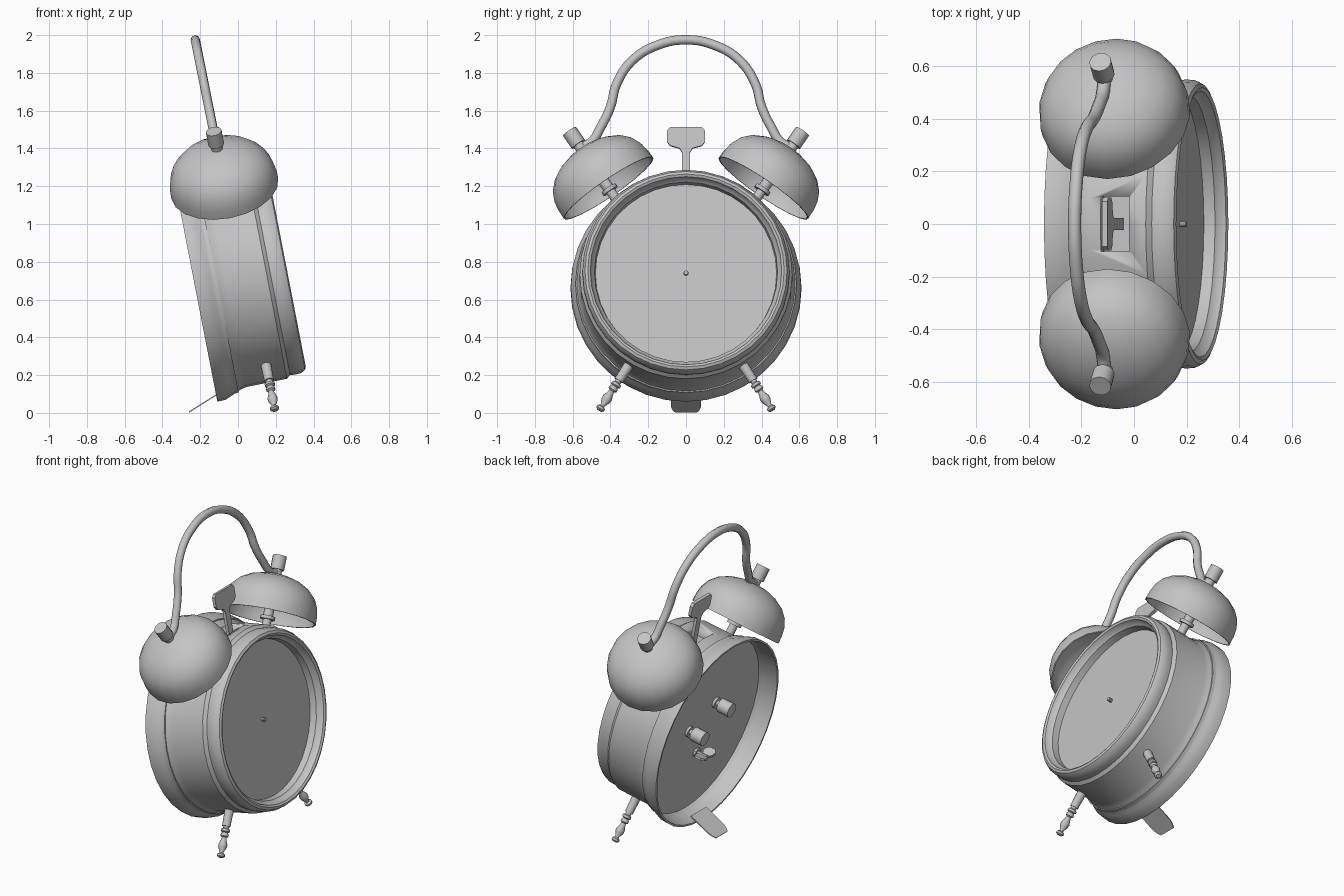
import bpy, bmesh
from math import sin, cos, pi, radians, atan2
from mathutils import Matrix, Vector

cube = bpy.data.objects.get("Cube")
if cube:
    bpy.data.objects.remove(cube, do_unlink=True)

grey = bpy.data.materials.new("plain_grey")
grey.use_nodes = True
grey.diffuse_color = (0.55, 0.55, 0.55, 1)
grey.node_tree.nodes["Principled BSDF"].inputs["Base Color"].default_value = (0.55, 0.55, 0.55, 1)

# Clock frame: X runs from back to dial, Z is the clock's own tilted up
TILT = Matrix.Translation((-0.226, 0, 0.66)) @ Matrix.Rotation(radians(-11), 4, 'Y')


def finish(name, bm, matrix, angle=35):
    bmesh.ops.recalc_face_normals(bm, faces=bm.faces)
    bm.transform(matrix)
    mesh = bpy.data.meshes.new(name)
    bm.to_mesh(mesh)
    bm.free()
    mesh.materials.append(grey)
    obj = bpy.data.objects.new(name, mesh)
    bpy.context.collection.objects.link(obj)
    bpy.ops.object.select_all(action='DESELECT')
    obj.select_set(True)
    bpy.context.view_layer.objects.active = obj
    bpy.ops.object.shade_smooth_by_angle(angle=radians(angle))
    return obj


def lathe(name, profile, origin, axis, sides, angle=35):
    """Turn (height, radius) pairs about an axis in the clock frame."""
    bm = bmesh.new()
    rings = [[bm.verts.new((r * cos(2 * pi * i / sides), r * sin(2 * pi * i / sides), h))
              for i in range(sides)] for h, r in profile]
    for a, b in zip(rings, rings[1:]):
        for i in range(sides):
            j = (i + 1) % sides
            bm.faces.new((a[i], a[j], b[j], b[i]))
    bm.faces.new(rings[0])
    bm.faces.new(rings[-1])
    turn = Vector(axis).to_track_quat('Z', 'Y').to_matrix().to_4x4()
    return finish(name, bm, TILT @ Matrix.Translation(origin) @ turn, angle)


def plate(name, half, thickness, matrix):
    """Extrude a mirrored (y, z) half outline along X."""
    bm = bmesh.new()
    outline = half + [(-y, z) for y, z in reversed(half)]
    face = bm.faces.new([bm.verts.new((-thickness / 2, y, z)) for y, z in outline])
    ext = bmesh.ops.extrude_face_region(bm, geom=[face])
    moved = [v for v in ext["geom"] if isinstance(v, bmesh.types.BMVert)]
    bmesh.ops.translate(bm, verts=moved, vec=(thickness, 0, 0))
    return finish(name, bm, matrix, 20)


# Case: recessed back, stepped drum, rounded bezel and recessed dial
case = lathe("case", [
    (0.12, 0.585), (0.0, 0.6), (0.0, 0.612), (0.045, 0.61), (0.075, 0.598),
    (0.135, 0.572), (0.165, 0.565), (0.385, 0.563), (0.405, 0.546), (0.43, 0.55),
    (0.465, 0.548), (0.488, 0.535), (0.495, 0.52), (0.488, 0.507), (0.465, 0.5),
    (0.45, 0.485), (0.408, 0.48)], (0, 0, 0), (1, 0, 0), 36)

# Slot in the top of the case for the hammer
bm = bmesh.new()
bmesh.ops.create_cube(bm, size=1, matrix=Matrix.Translation((0.265, 0, 0.56)) @ Matrix.Diagonal((0.11, 0.21, 0.14, 1)))
cutter = finish("slot_cutter", bm, TILT)
cutter.hide_render = True
cut = case.modifiers.new("slot", 'BOOLEAN')
cut.operation = 'DIFFERENCE'
cut.object = cutter
bpy.ops.object.select_all(action='DESELECT')
case.select_set(True)
bpy.context.view_layer.objects.active = case
bpy.ops.object.modifier_apply(modifier="slot")
bpy.data.objects.remove(cutter, do_unlink=True)

# Dial hub and hammer
lathe("dial_hub", [(0, 0.012), (0.028, 0.012)], (0.405, 0, 0), (1, 0, 0), 10)
plate("hammer", [(0.022, 0.48), (0.022, 0.68), (0.035, 0.7), (0.085, 0.715), (0.1, 0.735),
                 (0.1, 0.795), (0.085, 0.814)], 0.02, TILT @ Matrix.Translation((0.275, 0, 0)))

# Bells, posts, nuts and front feet on both sides
BELL = [(0, 0.288), (0.05, 0.287), (0.1, 0.278), (0.15, 0.255), (0.195, 0.212),
        (0.23, 0.15), (0.25, 0.08), (0.256, 0.02)]
for side, s in (("left", 1), ("right", -1)):
    base = (0.254, s * 0.41, 0.49)
    axis = (0, s * sin(radians(34)), cos(radians(34)))
    inner = [(max(h - 0.008, 0), r - 0.008) for h, r in reversed(BELL)]
    lathe(side + "_bell", inner + BELL, base, axis, 20, 40)
    lathe(side + "_bell_post", [(-0.1, 0.026), (-0.02, 0.026), (-0.02, 0.045), (0.0, 0.045),
                                (0.0, 0.03), (0.25, 0.03)], base, axis, 12)
    lathe(side + "_bell_nut", [(0.24, 0.03), (0.285, 0.03), (0.285, 0.042), (0.37, 0.042)],
          base, axis, 12)
    a = radians(32.7)
    out = Vector((0, s * sin(a), -cos(a)))
    lathe(side + "_front_foot", [
        (-0.03, 0.028), (0.09, 0.025), (0.09, 0.017), (0.102, 0.017), (0.108, 0.027),
        (0.122, 0.027), (0.128, 0.017), (0.138, 0.024), (0.15, 0.024), (0.157, 0.014),
        (0.175, 0.018), (0.2, 0.027), (0.22, 0.025), (0.245, 0.012), (0.252, 0.013),
        (0.26, 0.024), (0.272, 0.024), (0.28, 0.014)],
        Vector((0.29, 0, 0)) + out * 0.57, out, 12)

# Carrying handle: a bent tube between the bell nuts
half = [(0.555, 1.405), (0.5, 1.435), (0.45, 1.515), (0.4, 1.62), (0.368, 1.74),
        (0.285, 1.865), (0.15, 1.947)]
path = half + [(0, 1.975)] + [(-y, z) for y, z in reversed(half)]
curve = bpy.data.curves.new("handle", 'CURVE')
curve.dimensions = '3D'
curve.bevel_depth = 0.025
curve.bevel_resolution = 2
curve.resolution_u = 5
curve.use_fill_caps = True
spline = curve.splines.new('BEZIER')
spline.bezier_points.add(len(path) - 1)
for p, (y, z) in zip(spline.bezier_points, path):
    p.co = (-0.115 - 0.2 * (z - 1.42), y, z)
    p.handle_left_type = p.handle_right_type = 'AUTO'
curve.materials.append(grey)
handle = bpy.data.objects.new("handle", curve)
bpy.context.collection.objects.link(handle)
bpy.ops.object.select_all(action='DESELECT')
handle.select_set(True)
bpy.context.view_layer.objects.active = handle
bpy.ops.object.convert(target='MESH')
bpy.ops.object.shade_smooth_by_angle(angle=radians(50))

# Rear support tab
lean = Matrix.Rotation(atan2(-0.17, -0.107), 4, 'Y')
plate("rear_foot", [(0.08, 0), (0.08, 0.145), (0.072, 0.175), (0.058, 0.2)], 0.006,
      Matrix.Translation((-0.09, 0, 0.111)) @ lean)

# Setting knobs and winding key on the back panel
for name, y, z in (("alarm_knob", -0.12, 0.11), ("time_knob", 0.13, 0.01)):
    lathe(name, [(-0.01, 0.035), (0.015, 0.035), (0.015, 0.018), (0.04, 0.018),
                 (0.04, 0.045), (0.12, 0.045)], (0.12, y, z), (-1, 0, 0), 14)
lathe("key_shaft", [(-0.01, 0.03), (0.015, 0.03), (0.015, 0.016), (0.08, 0.016)],
      (0.12, 0, -0.19), (-1, 0, 0), 10)
for side, s in (("left", 1), ("right", -1)):
    plate(side + "_key_wing", [(0.014, 0), (0.036, 0.03), (0.036, 0.06), (0.02, 0.08)], 0.014,
          TILT @ Matrix.Translation((0.055, 0, -0.19)) @ Matrix.Rotation(s * radians(-75), 4, 'X')
          @ Matrix.Rotation(radians(90), 4, 'Z'))
